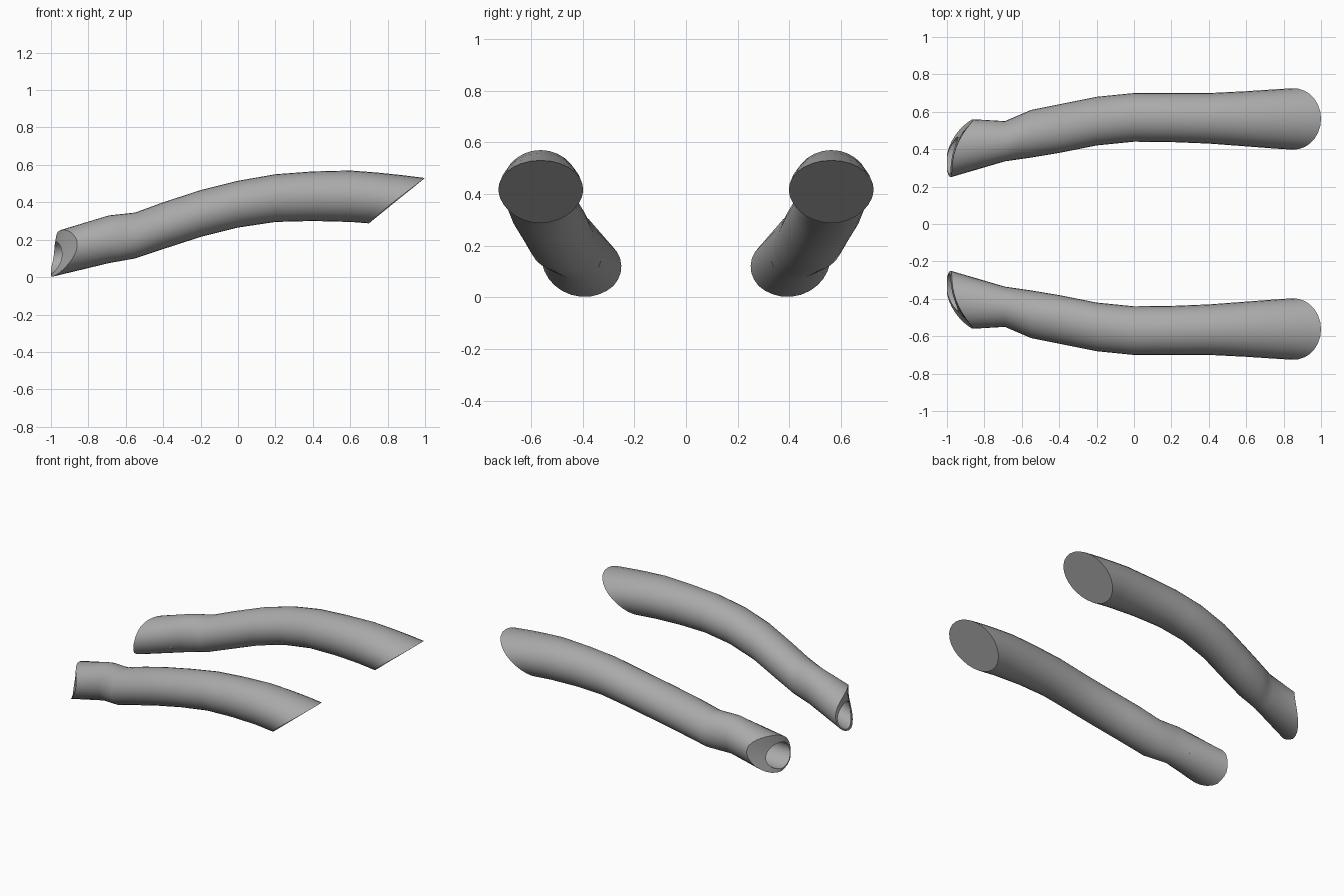
import bpy, bmesh
from math import sin, cos, tau

old = bpy.data.objects.get("Cube")
if old:
    bpy.data.objects.remove(old)

SEGMENTS = 28

# Steel colour
steel = bpy.data.materials.new("steel_grey")
steel.use_nodes = True
GREY = (0.4, 0.4, 0.4, 1)
steel.diffuse_color = GREY
steel.node_tree.nodes["Principled BSDF"].inputs["Base Color"].default_value = GREY

# Pipe profile: x, inner y, outer y, bottom z, top z
PROFILE = [
    (-1.00, .245, .57, .00, .235), (-.86, .28, .56, .04, .28),
    (-.69, .335, .55, .075, .33), (-.55, .355, .61, .10, .345),
    (-.40, .38, .64, .15, .40), (-.20, .42, .68, .215, .465),
    (0.0, .44, .70, .265, .515), (.20, .438, .70, .295, .55),
    (.40, .43, .70, .30, .565), (.60, .415, .71, .295, .57),
    (.80, .40, .723, .28, .555), (1.0, .39, .735, .25, .53)]


def section(x):
    """Centre and radii of the pipe at x."""
    x = min(max(x, -1), 1)
    for a, b in zip(PROFILE, PROFILE[1:]):
        if x <= b[0]:
            t = (x - a[0]) / (b[0] - a[0])
            y0, y1, z0, z1 = (p + (q - p) * t for p, q in zip(a[1:], b[1:]))
            return (y0 + y1) / 2, (z0 + z1) / 2, (y1 - y0) / 2, (z1 - z0) / 2


def on_pipe(x, c, s):
    cy, cz, ry, rz = section(x)
    return x, cy + ry * c, cz + rz * s


def outlet_x(c, s):
    """Slanted, bowed face at the narrow end."""
    return max(-1, -.97 + .06 * c + .05 * c * c + .02 * s)


def mitre_x(c, s):
    """Slanted cut at the wide end."""
    return .845 + .15 * s + .005 * s * s


def hole_point(c, s, depth):
    """Bore, set low and towards the inside of the outlet face."""
    y, z = .365 + .1 * c, .105 + .085 * s
    x = outlet_x((y - .405) / .155, (z - .125) / .125)
    return x + depth, y + .25 * depth, z + .2 * depth


def make_pipe(name, side):
    bm = bmesh.new()
    circle = [(cos(tau * i / SEGMENTS), sin(tau * i / SEGMENTS)) for i in range(SEGMENTS)]
    rings = []

    def ring(place):
        rings.append([bm.verts.new((x, y * side, z))
                      for x, y, z in (place(c, s) for c, s in circle)])

    # Bore, outlet face, body and mitre
    ring(lambda c, s: hole_point(c, s, .25))
    ring(lambda c, s: hole_point(c, s, 0))
    ring(lambda c, s: on_pipe(outlet_x(c, s), c, s))
    for x in (-.69, -.62, -.55, -.4, -.3, -.2, -.1, 0, .1, .2, .3, .4, .5, .6):
        ring(lambda c, s: on_pipe(x, c, s))
    for t in (.35, .7, 1):
        ring(lambda c, s: on_pipe(.6 + (mitre_x(c, s) - .6) * t, c, s))
    for a, b in zip(rings, rings[1:]):
        for i in range(SEGMENTS):
            j = (i + 1) % SEGMENTS
            bm.faces.new((a[i], a[j], b[j], b[i]))
    # Closed ends
    bm.faces.new(rings[0])
    bm.faces.new(rings[-1])
    bmesh.ops.recalc_face_normals(bm, faces=bm.faces)

    mesh = bpy.data.meshes.new(name)
    bm.to_mesh(mesh)
    bm.free()
    mesh.materials.append(steel)
    obj = bpy.data.objects.new(name, mesh)
    bpy.context.collection.objects.link(obj)
    bpy.ops.object.select_all(action='DESELECT')
    obj.select_set(True)
    bpy.context.view_layer.objects.active = obj
    bpy.ops.object.shade_smooth_by_angle(angle=.6)


make_pipe("front_pipe", -1)
make_pipe("back_pipe", 1)
